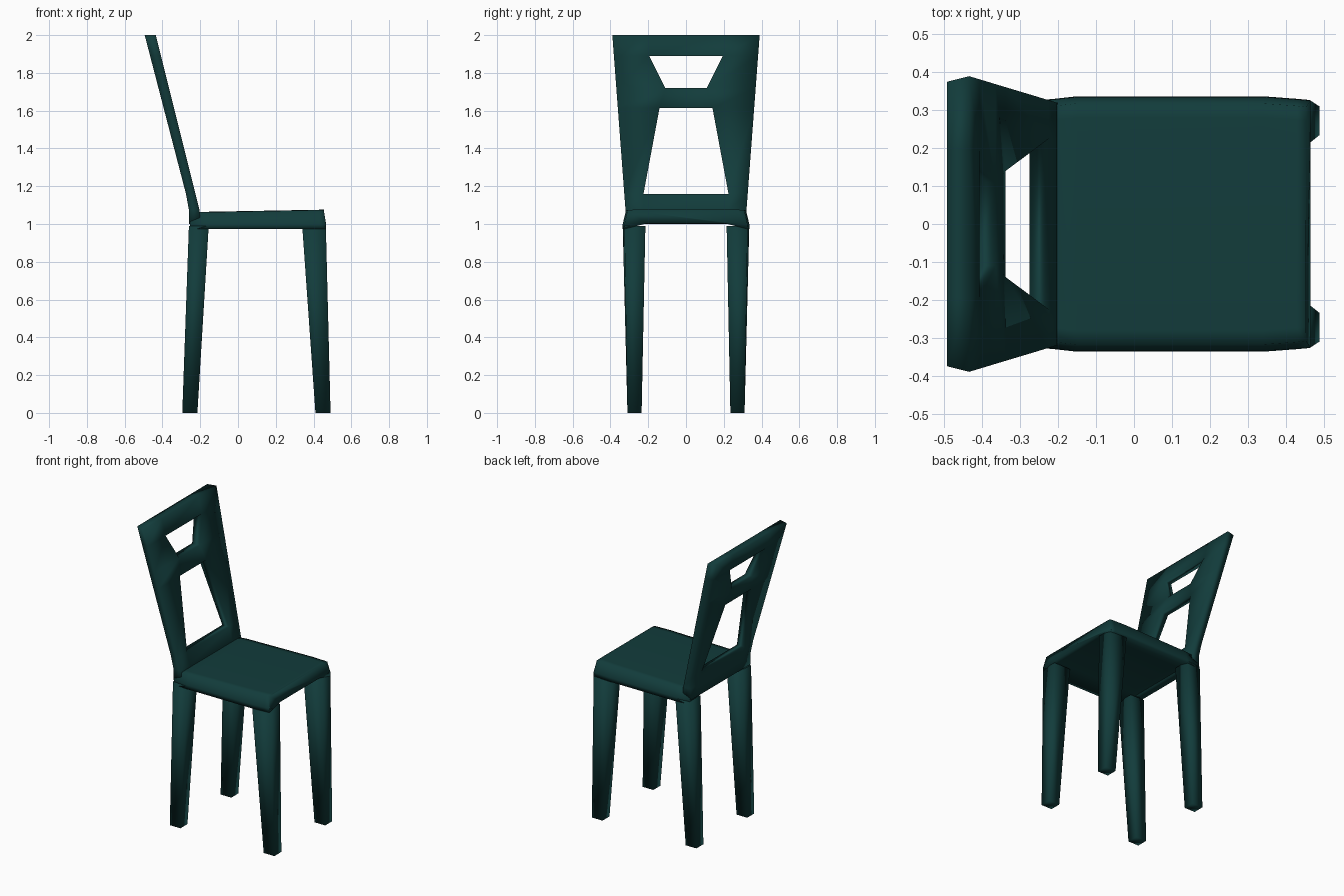
import bpy, bmesh

if "Cube" in bpy.data.objects:
    bpy.data.objects.remove(bpy.data.objects["Cube"])

paint = bpy.data.materials.new("dark teal paint")
paint.diffuse_color = (0.006, 0.045, 0.044, 1)
paint.use_nodes = True
paint.node_tree.nodes["Principled BSDF"].inputs["Base Color"].default_value = paint.diffuse_color


def finish(name, bm):
    """Turn a bmesh into a smooth shaded object."""
    bmesh.ops.recalc_face_normals(bm, faces=bm.faces)
    mesh = bpy.data.meshes.new(name)
    bm.to_mesh(mesh)
    bm.free()
    for p in mesh.polygons:
        p.use_smooth = True
    mesh.materials.append(paint)
    obj = bpy.data.objects.new(name, mesh)
    bpy.context.collection.objects.link(obj)
    return obj


def loft(name, rings):
    """Skin a list of equal-length point rings and cap the ends."""
    bm = bmesh.new()
    loops = [[bm.verts.new(p) for p in ring] for ring in rings]
    n = len(loops[0])
    for a, b in zip(loops, loops[1:]):
        for i in range(n):
            j = (i + 1) % n
            bm.faces.new((a[i], a[j], b[j], b[i]))
    bm.faces.new(loops[0])
    bm.faces.new(loops[-1])
    return finish(name, bm)


# Seat: cross-section with a shallow arched underside, lofted front to back
half = [(0.215, 1.003), (0.337, 0.973), (0.335, 1.0), (0.318, 1.062), (0.28, 1.064)]
section = half + [(-y, z) for y, z in reversed(half)]
rings = []
for x, scale, lean in ((-0.255, 0.965, 0), (-0.15, 1, 0), (0.34, 1, 0),
                       (0.43, 0.98, 0), (0.466, 0.97, 0.012)):
    rise = 0.012 * (x + 0.2) / 0.66
    rings.append([(x - (lean if z > 1.02 else 0), y * scale,
                   z + (rise if z > 1.02 else 0)) for y, z in section])
loft("seat", rings)


# Legs: tapered, splayed posts
def leg(name, side, foot, top, outer_top):
    def ring(x0, x1, y0, ya, yb, z):
        return [(x0, side * y0, z), (x1, side * y0, z),
                (x1, side * yb, z), (x0, side * ya, z)]
    loft(name, [ring(*foot, 0.235, 0.31, 0.31, 0),
                ring(*top, 0.215, *outer_top, 0.99)])


for side, label in ((1, "left"), (-1, "right")):
    leg("front_leg_" + label, side, (0.41, 0.49), (0.34, 0.465), (0.335, 0.326))
    leg("back_leg_" + label, side, (-0.295, -0.215), (-0.26, -0.155), (0.326, 0.335))

# Backrest: reclined flaring panel with two trapezoid openings
rows = [(1.0, 0.225), (1.075, 0.225), (1.16, 0.225), (1.615, 0.14),
        (1.72, 0.11), (1.89, 0.195), (2.0, 0.195)]   # height, opening half width
open_rows = (2, 4)
bm = bmesh.new()
sheets = []
for rear in (False, True):
    sheet = []
    for z, inner in rows:
        outer = 0.32 + 0.07 * max(z - 1.07, 0) / 0.93
        if rear:
            x = min(-0.26, -0.26 - 0.26 * (z - 1.1))
            outer -= 0.015 * max(z - 1.07, 0) / 0.93
        else:
            x = -0.20 - 0.25 * max(z - 1.06, 0)
        sheet.append([bm.verts.new((x, y, z)) for y in (-outer, -inner, inner, outer)])
    sheets.append(sheet)
    for r in range(len(rows) - 1):
        for c in range(3):
            if c == 1 and r in open_rows:
                continue
            bm.faces.new((sheet[r][c], sheet[r][c + 1],
                          sheet[r + 1][c + 1], sheet[r + 1][c]))
# walls joining the front and rear sheets along outer rim and openings
front, back = sheets
pair = {}
for fr, br in zip(front, back):
    pair.update(zip(fr, br))
for e in [e for e in bm.edges if e.is_boundary and e.verts[0] in pair]:
    a, b = e.verts
    bm.faces.new((a, b, pair[b], pair[a]))
finish("backrest", bm)
